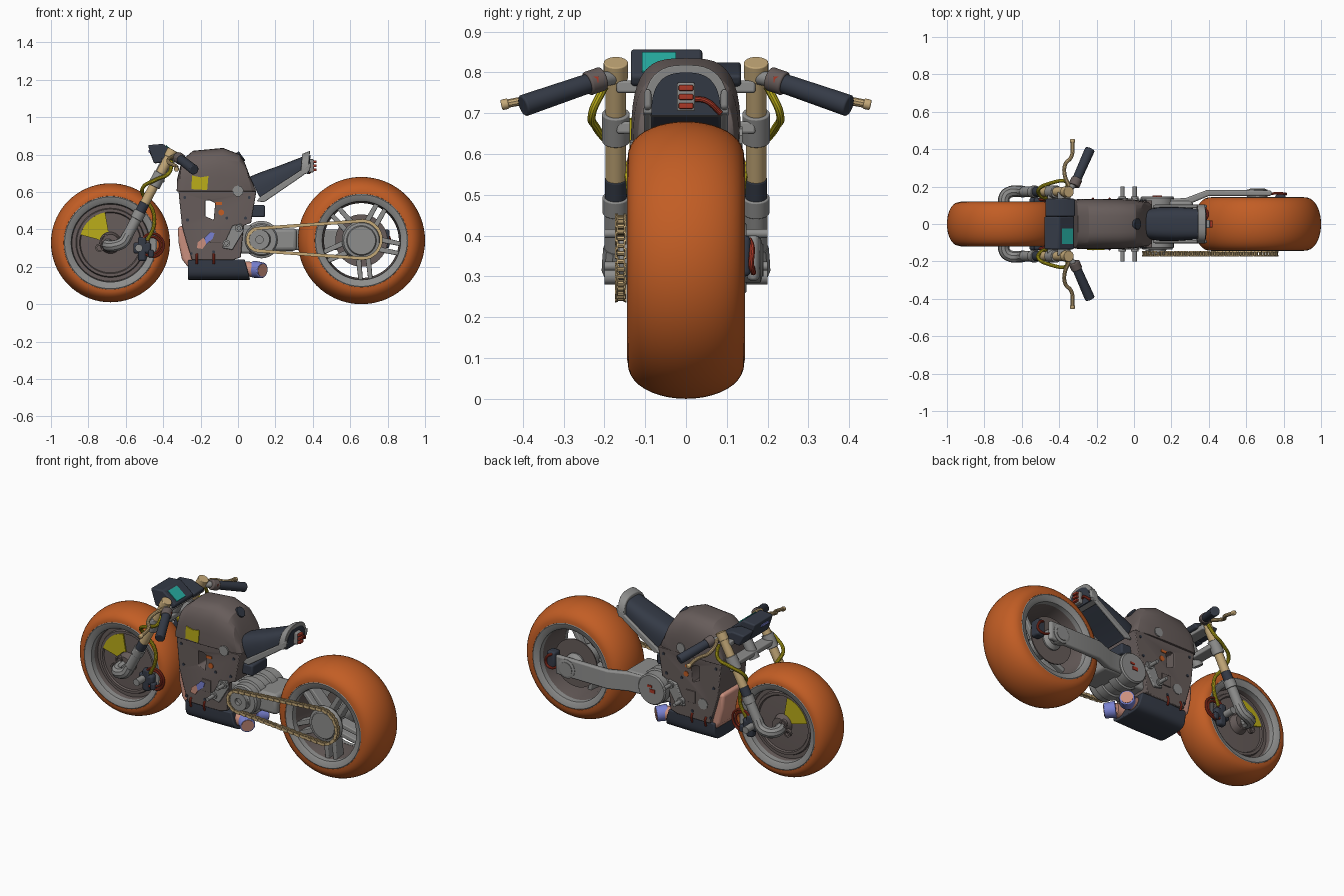
import bpy, bmesh, math
from mathutils import Vector, Matrix

if "Cube" in bpy.data.objects:
    bpy.data.objects.remove(bpy.data.objects["Cube"])
pi = math.pi

def material(name, c):
    m = bpy.data.materials.new(name)
    m.diffuse_color = (*c, 1)
    m.use_nodes = True
    m.node_tree.nodes["Principled BSDF"].inputs["Base Color"].default_value = m.diffuse_color
    return m
ORANGE = material("tyre orange", (0.54, 0.11, 0.018))
BROWN = material("brown grey", (0.135, 0.108, 0.103))
GREY = material("metal grey", (0.27, 0.27, 0.265))
SLATE = material("dark slate", (0.035, 0.043, 0.062))
TAN = material("tan", (0.56, 0.40, 0.19))
YELLOW = material("yellow", (0.50, 0.42, 0.01))
RED = material("red", (0.40, 0.04, 0.02))
PINK = material("pink", (0.60, 0.28, 0.21))
BLUE = material("periwinkle", (0.19, 0.22, 0.64))
TEAL = material("teal", (0.02, 0.42, 0.36))

def finish(name, mat, bm, bevel=0):
    bmesh.ops.remove_doubles(bm, verts=bm.verts, dist=1e-5)
    bmesh.ops.recalc_face_normals(bm, faces=bm.faces)
    me = bpy.data.meshes.new(name)
    bm.to_mesh(me); bm.free()
    me.materials.append(mat)
    ob = bpy.data.objects.new(name, me)
    bpy.context.collection.objects.link(ob)
    if bevel:
        b = ob.modifiers.new("bevel", 'BEVEL')
        b.width, b.segments, b.limit_method = bevel, 3, 'ANGLE'
    return ob

def bridge(bm, rings, closed_path=False, closed_ring=True):
    n, k = len(rings), len(rings[0])
    for i in range(n if closed_path else n - 1):
        a, b = rings[i], rings[(i + 1) % n]
        for j in range(k if closed_ring else k - 1):
            j2 = (j + 1) % k
            bm.faces.new((a[j], a[j2], b[j2], b[j]))

def lathe(name, mat, prof, x, z, closed=True, seg=72):
    """revolve (radius, y) profile around a y axis through x, z"""
    bm = bmesh.new()
    rings = []
    for i in range(seg):
        a = 2 * pi * i / seg
        rings.append([bm.verts.new((x + r * math.cos(a), y, z + r * math.sin(a))) for r, y in prof])
    bridge(bm, rings, True, closed)
    return finish(name, mat, bm)

def prism(name, mat, pts, lo, hi, axis='y', bevel=0):
    """extrude an xz (axis y) or xy (axis z) outline"""
    bm = bmesh.new()
    put = (lambda p, h: (p[0], h, p[1])) if axis == 'y' else (lambda p, h: (p[0], p[1], h))
    a, b = [[bm.verts.new(put(p, h)) for p in pts] for h in (lo, hi)]
    bridge(bm, [a, b])
    bm.faces.new(a); bm.faces.new(b)
    return finish(name, mat, bm, bevel)

def box(name, mat, x, y, z, bevel=0):
    return prism(name, mat, [(x[0], z[0]), (x[1], z[0]), (x[1], z[1]), (x[0], z[1])], min(y), max(y), 'y', bevel)

def cyl(name, mat, p, q, r, r2=None, seg=24, bevel=0):
    p, q = Vector(p), Vector(q)
    bm = bmesh.new()
    m = Matrix.Translation((p + q) / 2) @ (q - p).to_track_quat('Z', 'Y').to_matrix().to_4x4()
    bmesh.ops.create_cone(bm, cap_ends=True, segments=seg, radius1=r, radius2=r if r2 is None else r2,
                          depth=(q - p).length, matrix=m)
    return finish(name, mat, bm, bevel)

def tube(name, mat, pts, r):
    cu = bpy.data.curves.new(name, 'CURVE')
    cu.dimensions, cu.bevel_depth, cu.bevel_resolution, cu.use_fill_caps = '3D', r, 3, True
    sp = cu.splines.new('BEZIER')
    sp.bezier_points.add(len(pts) - 1)
    for b, p in zip(sp.bezier_points, pts):
        b.co = p
        b.handle_left_type = b.handle_right_type = 'AUTO'
    cu.materials.append(mat)
    ob = bpy.data.objects.new(name, cu)
    bpy.context.collection.objects.link(ob)
    bpy.ops.object.select_all(action='DESELECT')
    ob.select_set(True); bpy.context.view_layer.objects.active = ob
    bpy.ops.object.convert(target='MESH')

def shell(name, mat, stations, e, bevel=0, n=20):
    """arched loft: stations are base x, base z, crown x, crown z, half width"""
    bm = bmesh.new()
    rings = []
    for x0, z0, x1, z1, w in stations:
        ring = []
        for i in range(n + 1):
            t = pi * i / n
            c, s = math.cos(t), max(math.sin(t), 0) ** e
            y = math.copysign(abs(c) ** e, c) * w
            ring.append(bm.verts.new((x0 + (x1 - x0) * s, y, z0 + (z1 - z0) * s)))
        rings.append(ring)
    bridge(bm, rings)
    bm.faces.new(rings[0]); bm.faces.new(rings[-1])
    return finish(name, mat, bm, bevel)

# wheels: tyre, rim lip, barrel
FX, FZ, RX, RZ = -0.682, 0.328, 0.66, 0.34
for nm, x, z, R, w in (("front", FX, FZ, 0.318, 0.117), ("rear", RX, RZ, 0.34, 0.143)):
    crown = [(0.25 + (R - 0.25) * math.sin(pi * i / 20) ** 0.9, w * math.cos(pi * i / 20)) for i in range(21)]
    lathe(nm + "_tyre", ORANGE, [(0.24, w - 0.012)] + crown + [(0.24, -w + 0.012)], x, z)
    for s in (-1, 1):
        lathe(nm + "_rim_lip", GREY, [(0.25, s * (w - 0.02)), (0.25, s * (w - 0.001)), (0.245, s * (w + .002)),
              (0.222, s * (w - 0.004)), (0.21, s * (w - 0.012)), (0.208, s * (w - 0.04))], x, z)
    lathe(nm + "_rim_barrel", BROWN, [(0.24, w - 0.03), (0.21, w - 0.03), (0.2, 0), (0.21, 0.03 - w), (0.24, 0.03 - w)], x, z)

# front wheel disc, painted sector and hub
lathe("front_wheel_disc", BROWN, [(0, .06), (.16, .055), (.165, .064), (.18, .064), (.185, .05), (.206, .05),
      (.206, -.05), (.185, -.05), (.18, -.064), (.165, -.064), (.16, -.055), (0, -.06)], FX, FZ, False)
for s in (-1, 1):
    arc = [math.radians(100 + 65 * i / 10) for i in range(11)]
    sector = [(FX + r * math.cos(a), FZ + r * math.sin(a)) for r, aa in ((.165, arc), (.06, arc[::-1])) for a in aa]
    prism("yellow_sector", YELLOW, sector, s * 0.058, s * 0.066)
    cyl("front_hub", BROWN, (FX, s * .05, FZ), (FX, s * .1, FZ), .06, .045, 32)
    for a in (90, 210, 330):
        bx, bz = FX - .03 + .033 * math.cos(math.radians(a)), FZ - .01 + .033 * math.sin(math.radians(a))
        lathe("hub_ring", BROWN, [(.022, s * .09), (.022, s * .108), (.013, s * .108), (.013, s * .09)], bx, bz, seg=20)

# rear wheel spokes, hub and brake disc
for k in range(5):
    a = math.radians(60 + 72 * k)
    d, n = Vector((math.cos(a), math.sin(a))), Vector((-math.sin(a), math.cos(a)))
    for o in (-.026, .026):
        c = Vector((RX, RZ))
        pts = [c + d * r + n * (o + h) for r, h in ((.06, -.015), (.215, -.012), (.215, .012), (.06, .015))]
        prism("rear_spoke", GREY, pts, -.1, -.03, 'y', .005)
lathe("rear_hub", GREY, [(0, -.145), (.075, -.145), (.08, -.138), (.095, -.135), (.1, -.125), (.105, -.11),
      (.085, -.08), (.06, -.06), (.06, .1), (.04, .12), (.04, .19), (0, .19)], RX, RZ, False, 48)
lathe("rear_brake_disc", BROWN, [(.14, .085), (.14, .092), (.06, .092), (.06, .085)], RX, RZ, seg=48)

# chain: links along a belt path round both sprockets
A, B, r1, r2 = Vector((.112, .345)), Vector((.665, .345)), .06, .1
ph = math.acos((r1 - r2) / (B - A).length)
ang = lambda c, r, a: c + Vector((math.cos(a), math.sin(a))) * r
path = [ang(B, r2, -ph + 2 * ph * i / 24) for i in range(25)] + [ang(A, r1, ph + (2 * pi - 2 * ph) * i / 16) for i in range(17)]
path.append(path[0])
bm = bmesh.new()
pitch, pos, k = 0.0195, 0.0, 0
for p, q in zip(path, path[1:]):
    L, d = (q - p).length, (q - p).normalized()
    while pos < L:
        c = p + d * pos
        rot = Matrix.Rotation(-math.atan2(d.y, d.x), 4, 'Y')
        for s in (-1, 1):
            y = -.16 + s * (.0125 if k % 2 else .0085)
            bmesh.ops.create_cube(bm, size=1, matrix=Matrix.Translation((c.x, y, c.y)) @ rot @ Matrix.Diagonal((.026, .004, .017, 1)))
        bmesh.ops.create_cone(bm, cap_ends=True, segments=8, radius1=.006, radius2=.006, depth=.018,
                              matrix=Matrix.Translation((c.x, -.16, c.y)) @ Matrix.Rotation(pi / 2, 4, 'X'))
        pos += pitch; k += 1
    pos -= L
finish("chain", TAN, bm)

# motor drum, drive sprocket, engine block
drum = [(0, -.145), (.045, -.145), (.05, -.135), (.08, -.135), (.088, -.125), (.088, -.085), (.1, -.08), (.1, -.03), (.09, -.025),
        (.09, .025), (.1, .03), (.1, .08), (.09, .085), (.09, .14), (.083, .148), (0, .148)]
lathe("motor_drum", GREY, drum, .125, .345, False, 48)
lathe("drive_sprocket", GREY, [(.054, -.164), (.054, -.14), (.02, -.14), (.02, -.164)], .115, .345, seg=32)
box("engine_block", GREY, (-.06, .08), (-.1, .1), (.27, .42), .015)
box("drum_mark", RED, (.1, .135), (.145, .152), (.33, .35))
box("drum_mark", RED, (.12, .15), (.145, .152), (.36, .372))

# single sided swingarm
box("swingarm_root", GREY, (.15, .315), (-.09, .13), (.285, .405), .02)
prism("swingarm", GREY, [(.15, .09), (.28, .10), (.40, .15), (.73, .15), (.74, .165), (.73, .18), (.39, .182), (.28, .14), (.15, .13)],
      .29, .40, 'z', .012)
lathe("axle_carrier", GREY, [(0, .145), (.055, .145), (.055, .183), (.04, .187), (0, .187)], RX, RZ, False, 32)
box("rear_caliper", SLATE, (.755, .81), (.1, .158), (.30, .40), .012)
tube("rear_brake_hose", RED, [(.77, .155, .39), (.80, .162, .37), (.81, .16, .33), (.78, .165, .31), (.72, .16, .33)], .007)

# body, with a window cut right through
body = prism("body", BROWN, [(-.318, .603), (.098, .603), (.07, .435), (.03, .42), (.015, .25), (-.03, .235), (-.245, .235), (-.275, .33), (-.3, .42)],
             -.125, .125)
cut = prism("window_cutter", BROWN, [(-.175, .47), (-.13, .45), (-.122, .54), (-.15, .555), (-.175, .555)], -.3, .3)
cut.hide_render = True; cut.display_type = 'WIRE'
mod = body.modifiers.new("window", 'BOOLEAN')
mod.operation, mod.object = 'DIFFERENCE', cut
b = body.modifiers.new("bevel", 'BEVEL')
b.width, b.segments, b.limit_method = .004, 2, 'ANGLE'
shell("tank", BROWN, [(-.328, .603, -.325, .67, .122), (-.318, .603, -.3, .77, .13), (-.29, .603, -.24, .82, .135), (-.1, .603, -.08, .835, .135),
      (0, .603, .01, .80, .13), (.075, .603, .035, .76, .118), (.097, .603, .065, .68, .1)], .6, .003)
cyl("filler_cap", SLATE, (-.01, 0, .77), (.0215, 0, .793), .03, bevel=.003)
box("rear_body_block", SLATE, (.07, .145), (-.07, .07), (.465, .53), .01)

# exhaust: header cover, under tray, tips
prism("header_cover", PINK, [(-.322, .415), (-.27, .42), (-.235, .2), (-.265, .195), (-.3, .24), (-.318, .33)], -.105, .105, 'y', .025)
shell("under_tray", SLATE, [(-.268, .235, -.268, .13, .115), (-.1, .238, -.1, .13, .12), (.035, .24, .065, .13, .115)], .45, .006)
for s in (-1, 1):
    cyl("exhaust_pipe", PINK, (.02, s * .05, .19), (.085, s * .06, .185), .04)
    c, d = Vector((.085, s * .05, .187)), Vector((.045, s * .045, -.006))
    cyl("exhaust_tip", BLUE, c, c + d, .046, .042, bevel=.004)
    cyl("exhaust_bore", PINK, c + d * .9, c + d * 1.04, .034)

# side details: brackets, pegs, bolts, clips
for s in (-1, 1):
    prism("side_bracket", GREY, [(-.085, .30), (-.03, .29), (.03, .39), (.02, .43), (-.03, .42)], s * .122, s * .137, 'y', .004)
    for x, z in ((-.062, .325), (.004, .405)):
        cyl("foot_peg", GREY, (x, s * .1, z), (x, s * .2, z), .011, seg=16)
        cyl("peg_boss", GREY, (x, s * .12, z), (x, s * .148, z), .02, seg=20)
    for x, z in ((-.285, .57), (.06, .57), (.04, .46), (-.25, .27), (-.13, .28), (-.27, .45), (-.06, .46)):
        cyl("bolt", SLATE, (x, s * .12, z), (x, s * .13, z), .008, seg=12)
    for x in (-.22, -.13):
        tube("red_clip", RED, [(x, s * .125, .268), (x, s * .135, .25), (x, s * .128, .215)], .006)
    box("access_plate", BROWN, (-.15, -.09), (s * .12, s * .131), (.33, .4), .002)
    cyl("orange_dot", ORANGE, (-.09, s * .12, .49), (-.09, s * .129, .49), .016, seg=10)
    box("orange_dash", ORANGE, (-.12, -.085), (s * .12, s * .129), (.53, .545))
prism("yellow_patch", YELLOW, [(-.25, .615), (-.165, .61), (-.158, .685), (-.2, .678), (-.245, .688)], -.139, -.131)
cyl("grey_patch", GREY, (0, -.128, .605), (0, -.137, .605), .03, seg=9)
cyl("grey_patch", GREY, (-.06, .13, .64), (-.06, .138, .64), .028, seg=9)
cyl("grey_patch", GREY, (-.2, .12, .34), (-.2, .129, .34), .032, seg=9)
prism("blue_patch", BLUE, [(-.17, .32), (-.135, .35), (-.125, .38), (-.15, .385), (-.18, .355)], -.135, -.128)
prism("pink_patch", PINK, [(-.22, .30), (-.19, .295), (-.165, .33), (-.185, .355), (-.215, .33)], -.133, -.124)

# seat, side rails and tail
shell("seat", SLATE, [(.125, .555, .06, .68, .085), (.14, .57, .12, .705, .09), (.24, .635, .22, .74, .09), (.345, .71, .35, .79, .082)], .6, .006)
for s in (-1, 1):
    prism("seat_rail", GREY, [(.10, .55), (.14, .545), (.33, .675), (.385, .715), (.39, .76), (.34, .72), (.12, .575)], s * .085, s * .103, 'y', .006)
shell("tail_cap", GREY, [(.335, .69, .343, .803, .104), (.375, .70, .385, .82, .104)], .75, .004)
shell("tail_inset", SLATE, [(.37, .695, .378, .79, .085), (.379, .695, .388, .80, .085)], .75)
box("tail_light_mount", GREY, (.37, .405), (-.022, .022), (.705, .775), .005)
for z in (.718, .74, .762):
    box("tail_light", RED, (.4, .42), (-.018, .018), (z - .007, z + .007), .003)
tube("tail_wire", RED, [(.38, .02, .735), (.395, .05, .73), (.38, .085, .70)], .007)

# front end, mirrored
fork = lambda z, s: (-.345 + (z - .83) * .53, s * .172, z)
for s in (-1, 1):
    for nm, m, z0, z1, r in (("fork_cap", TAN, .825, .785, .03), ("fork_tube", TAN, .80, .53, .025), ("fork_clamp", GREY, .70, .63, .034),
                             ("fork_seal", SLATE, .54, .48, .027), ("fork_collar", GREY, .495, .455, .033), ("fork_leg", GREY, .47, .33, .028)):
        cyl(nm, m, fork(z0, s), fork(z1, s), r, bevel=.003)
    tube("fork_elbow", GREY, [fork(.37, s), (-.615, s * .175, .33), (-.66, s * .172, .312), (-.69, s * .15, .312), (-.695, s * .09, .32)], .031)
    box("front_caliper", SLATE, (-.56, -.465), (s * .095, s * .14), (.27, .33), .014)
    box("caliper_lug", SLATE, (-.535, -.49), (s * .10, s * .14), (.23, .36), .012)
    box("caliper_lug", SLATE, (-.48, -.45), (s * .10, s * .145), (.25, .29), .008)
    cyl("caliper_bolt", GREY, (-.53, s * .13, .30), (-.53, s * .2, .30), .02)
    for r in (.062, .045):
        tube("red_hose", RED, [(-.46 + r * math.cos(a), s * (.115 + r / 4), .315 + r * math.sin(a)) for a in (-2.2, -1.2, -.2, .8, 1.8, 2.6)], .007)
    tube("yellow_cable", YELLOW, [(-.355, s * .2, .765), (-.37, s * .23, .70), (-.44, s * .22, .665), (-.51, s * .185, .62), (-.50, s * .15, .57),
         (-.455, s * .135, .50), (-.45, s * .135, .42), (-.485, s * .13, .34)], .01)
    a, g = Vector((-.312, s * .225, .778)), Vector((-.235, s * .4, .718))
    cyl("bar_stub", GREY, (-.36, s * .17, .79), a, .018)
    cyl("switch_housing", BROWN, a - (g - a) * .12, a + (g - a) * .1, .03, bevel=.005)
    cyl("grip", SLATE, a, g, .024, .027, bevel=.005)
    box("switch_button", RED, (-.3, -.283), (s * .215, s * .232), (.775, .79))
    tube("lever", TAN, [(-.345, s * .2, .79), (-.37, s * .26, .775), (-.367, s * .32, .755), (-.335, s * .36, .74), (-.328, s * .445, .722)], .0105)
    cyl("lever_tip", TAN, (-.329, s * .435, .724), (-.329, s * .453, .72), .013, bevel=.004)
for z in (.665, .765):
    x = fork(z, 1)[0]
    box("triple_clamp", GREY, (x - .03, x + .04), (-.17, .17), (z - .015, z + .015), .006)
cyl("steering_stem", GREY, fork(.79, 0), fork(.63, 0), .03)

# dash pods and screen
pod = [(-.482, .85), (-.40, .857), (-.318, .792), (-.33, .768), (-.45, .752)]
prism("dash_pod", SLATE, pod, -.135, .04, 'y', .008)
prism("side_pod", SLATE, [(x + .005, z - .032 if z > .8 else z) for x, z in pod], .04, .135, 'y', .008)
prism("dash_screen", TEAL, [(-.386, .842), (-.384, .850), (-.326, .804), (-.329, .797)], -.108, -.025)
box("dash_lamp", BLUE, (-.478, -.463), (-.1, -.03), (.81, .825), .002)

# smooth shading with sharp edges kept
bpy.ops.object.select_all(action='SELECT')
bpy.context.view_layer.objects.active = body
bpy.ops.object.shade_smooth_by_angle(angle=math.radians(35))
